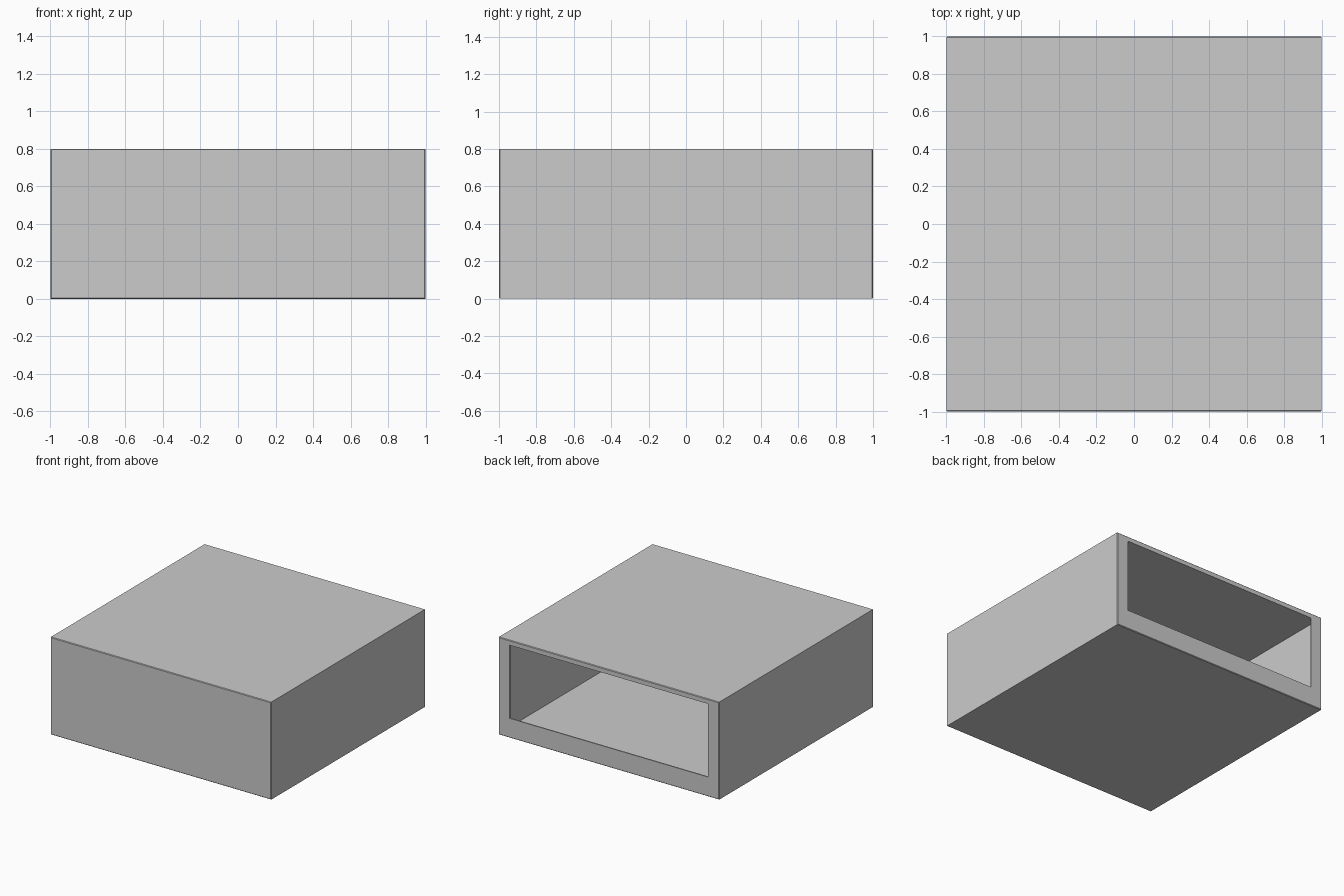
import bpy
import bmesh

if "Cube" in bpy.data.objects:
    bpy.data.objects.remove(bpy.data.objects["Cube"])

WALL = 0.04      # shell thickness
PANEL = 0.01     # thin front panel and back frame
CHAMFER = 0.005  # tiny chamfer around front and back outlines


def loft_rectangles(name, sections):
    """Join rectangular sections (half width, bottom, top, y), capping both ends."""
    bm = bmesh.new()
    rings = []
    for hx, z0, z1, y in sections:
        rings.append([bm.verts.new((x, y, z)) for x, z in
                      ((-hx, z0), (hx, z0), (hx, z1), (-hx, z1))])
    for a, b in zip(rings, rings[1:]):
        for i in range(4):
            j = (i + 1) % 4
            bm.faces.new((a[i], a[j], b[j], b[i]))
    bm.faces.new(rings[0])
    bm.faces.new(rings[-1])
    bmesh.ops.recalc_face_normals(bm, faces=bm.faces)
    mesh = bpy.data.meshes.new(name)
    bm.to_mesh(mesh)
    bm.free()
    obj = bpy.data.objects.new(name, mesh)
    bpy.context.collection.objects.link(obj)
    return obj


c = CHAMFER
loft_rectangles("hollow_box", [
    # outer shell, front to back
    (1 - c, c, 0.8 - c, -1),
    (1, 0, 0.8, -1 + c),
    (1, 0, 0.8, 1 - c),
    (1 - c, c, 0.8 - c, 1),
    # opening through the back frame
    (0.9, 0.16, 0.76, 1),
    (0.9, 0.16, 0.76, 1 - PANEL),
    # cavity, back to front
    (1 - WALL, WALL, 0.8 - WALL, 1 - PANEL),
    (1 - WALL, WALL, 0.8 - WALL, -1 + PANEL),
])
